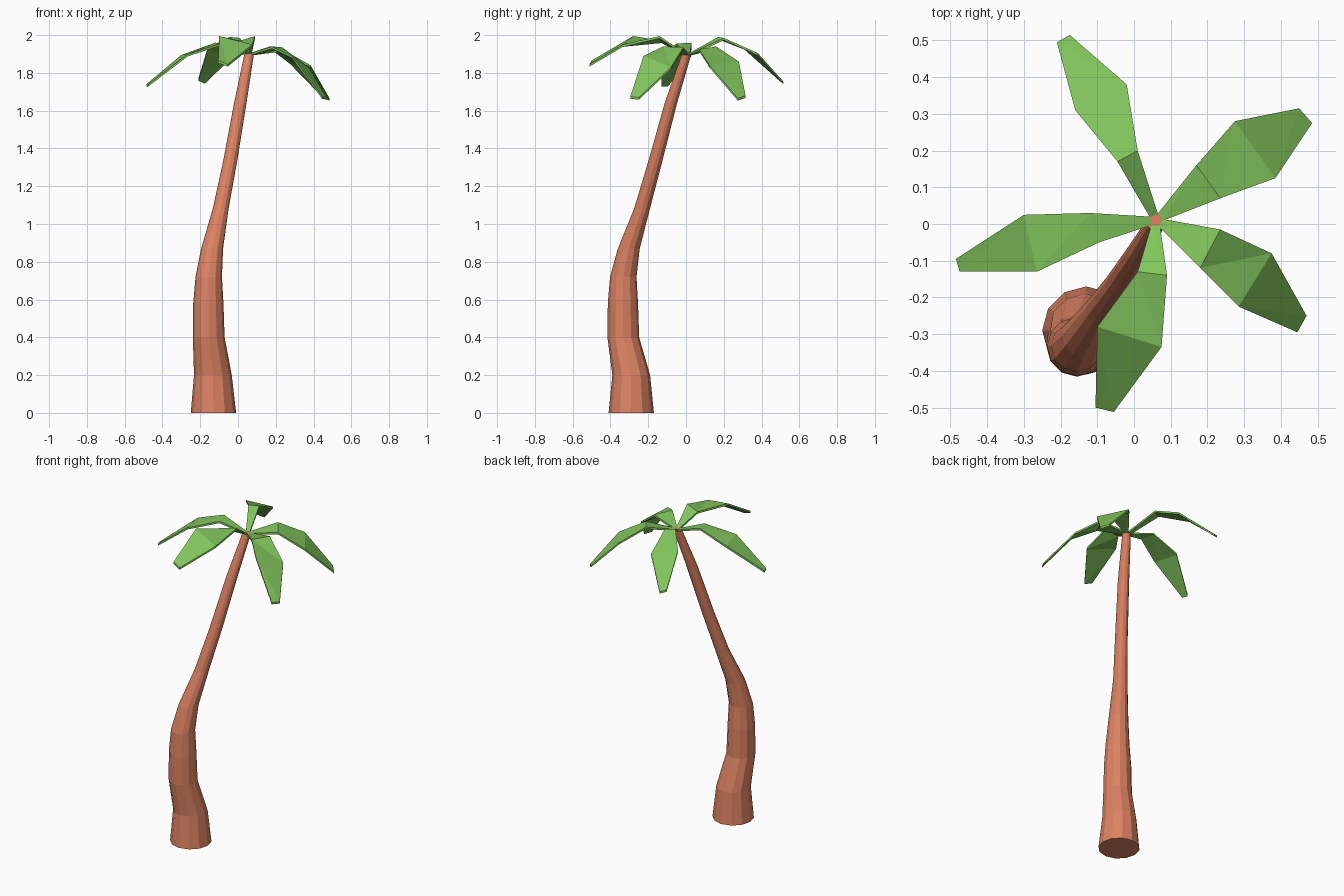
import bpy, bmesh, math

if "Cube" in bpy.data.objects:
    bpy.data.objects.remove(bpy.data.objects["Cube"])


def material(name, rgb):
    m = bpy.data.materials.new(name)
    m.diffuse_color = (*rgb, 1)
    m.use_nodes = True
    m.node_tree.nodes["Principled BSDF"].inputs["Base Color"].default_value = m.diffuse_color
    return m


bark = material("terracotta bark", (0.72, 0.225, 0.123))
green = material("leaf green", (0.22, 0.555, 0.108))


def finish(bm, name, mat):
    bmesh.ops.recalc_face_normals(bm, faces=bm.faces)
    me = bpy.data.meshes.new(name)
    bm.to_mesh(me)
    bm.free()
    me.materials.append(mat)
    ob = bpy.data.objects.new(name, me)
    bpy.context.collection.objects.link(ob)
    return ob


# Curved, tapering trunk: centre x, y, height, radius of each ring
rings = [(-.13, -.29, 0, .12), (-.133, -.29, .2, .1), (-.155, -.332, .4, .084),
         (-.157, -.334, .58, .08), (-.155, -.332, .72, .07), (-.137, -.303, .87, .058),
         (-.092, -.233, 1.08, .042), (-.042, -.163, 1.33, .037),
         (.012, -.08, 1.64, .033), (.06, .005, 1.905, .025)]
SIDES = 12
bm = bmesh.new()
loops = [[bm.verts.new((x + r * math.cos(math.tau * i / SIDES),
                        y + r * math.sin(math.tau * i / SIDES), z)) for i in range(SIDES)]
         for x, y, z, r in rings]
for a, b in zip(loops, loops[1:]):
    for i in range(SIDES):
        j = (i + 1) % SIDES
        bm.faces.new((a[i], a[j], b[j], b[i]))
bm.faces.new(loops[0][::-1])
bm.faces.new(loops[-1])
finish(bm, "trunk", bark)

# Drooping fronds: left and right edge points at mid, widest and tip rows
fronds = {
    "back_frond": [(-.045, .17, 1.99), (.01, .2, 1.985), (-.16, .31, 1.935),
                   (-.02, .38, 1.905), (-.21, .495, 1.77), (-.175, .515, 1.755)],
    "back_right_frond": [(.17, .16, 1.94), (.235, .07, 1.925), (.275, .28, 1.86),
                         (.385, .125, 1.84), (.45, .315, 1.68), (.485, .275, 1.665)],
    "front_right_frond": [(.235, -.015, 1.935), (.18, -.12, 1.94), (.375, -.08, 1.83),
                          (.285, -.225, 1.89), (.47, -.25, 1.67), (.445, -.295, 1.675)],
    "front_frond": [(.09, -.14, 1.995), (.01, -.13, 1.97), (.075, -.335, 1.95),
                    (-.1, -.28, 1.995), (-.055, -.512, 1.845), (-.105, -.5, 1.865)],
    "left_frond": [(-.095, -.05, 1.955), (-.12, .03, 1.96), (-.265, -.13, 1.9),
                   (-.3, .025, 1.895), (-.475, -.13, 1.74), (-.485, -.095, 1.74)],
}
for name, pts in fronds.items():
    # narrow stem row at the crown, aimed along the frond
    mx, my = (pts[0][0] + pts[1][0]) / 2 - .06, (pts[0][1] + pts[1][1]) / 2 - .01
    d = math.hypot(mx, my)
    mx, my = mx / d, my / d
    left = (pts[0][0] - pts[1][0]) * -my + (pts[0][1] - pts[1][1]) * mx > 0
    s = .012 if left else -.012
    cx, cy = .06 + mx * .015, .01 + my * .015
    stem = [(cx - my * s, cy + mx * s, 1.905), (cx + my * s, cy - mx * s, 1.905)]
    bm = bmesh.new()
    top = [bm.verts.new(p) for p in stem + pts]
    low = [bm.verts.new((x, y, z - .012)) for x, y, z in stem + pts]
    for i in (0, 2, 4):
        for v in (top, low):
            bm.faces.new((v[i], v[i + 1], v[i + 2]))
            bm.faces.new((v[i + 1], v[i + 3], v[i + 2]))
        for a in (i, i + 1):
            bm.faces.new((top[a], top[a + 2], low[a + 2], low[a]))
    for i in (0, 6):
        bm.faces.new((top[i], top[i + 1], low[i + 1], low[i]))
    finish(bm, name, green)
